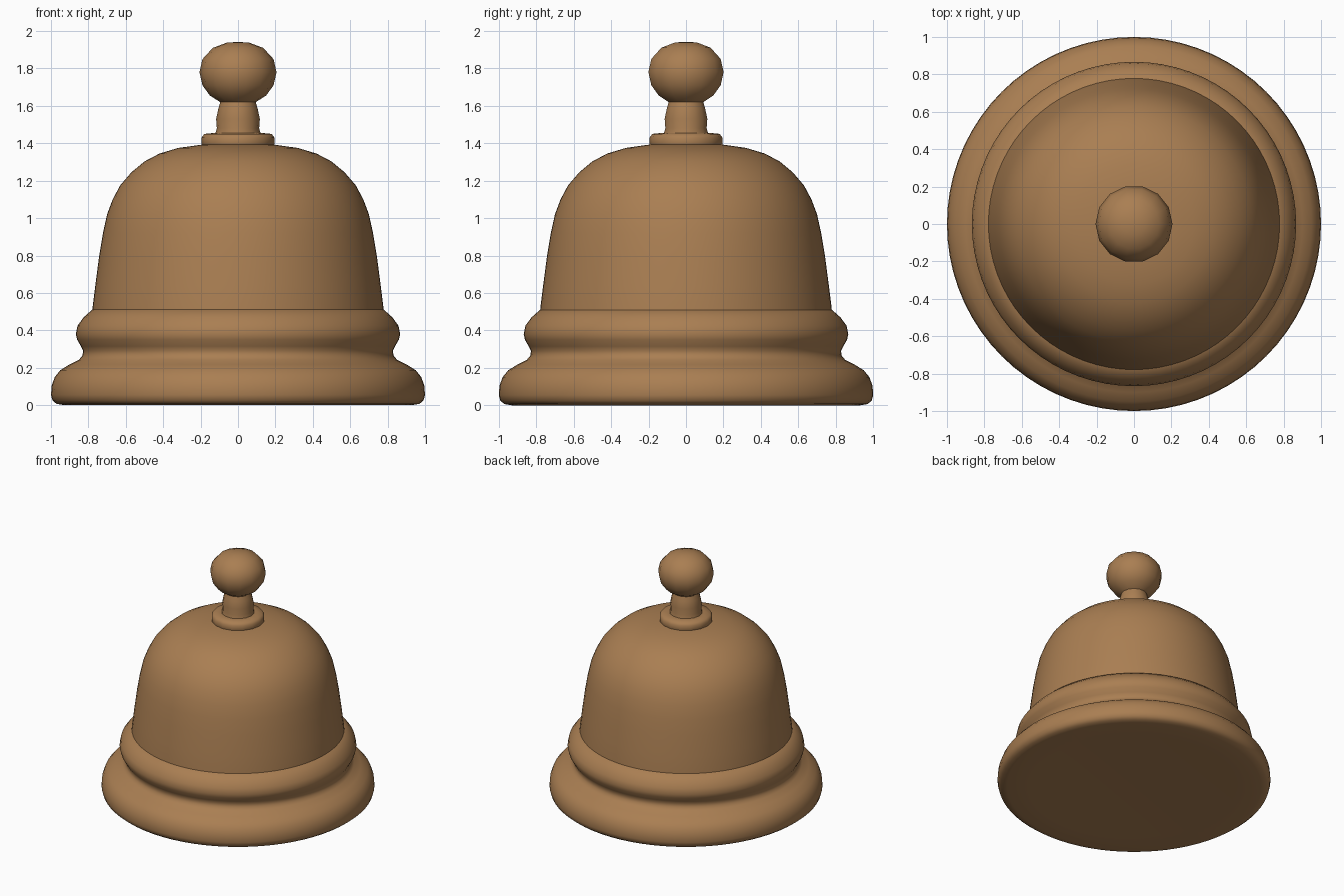
import bpy, bmesh, math

if "Cube" in bpy.data.objects:
    bpy.data.objects.remove(bpy.data.objects["Cube"])

brown = bpy.data.materials.new("warm_brown")
brown.diffuse_color = (0.40, 0.21, 0.085, 1)
brown.use_nodes = True
brown.node_tree.nodes["Principled BSDF"].inputs["Base Color"].default_value = brown.diffuse_color


def lathe(name, profile, sides, angle=40):
    """Revolve (radius, height) points around z; radius 0 closes to a point."""
    bm = bmesh.new()
    rings = []
    for r, z in profile:
        if r == 0:
            rings.append([bm.verts.new((0, 0, z))] * sides)
        else:
            rings.append([bm.verts.new((r * math.cos(2 * math.pi * i / sides),
                                        r * math.sin(2 * math.pi * i / sides), z))
                          for i in range(sides)])
    for a, b in zip(rings, rings[1:]):
        for i in range(sides):
            j = (i + 1) % sides
            quad = list(dict.fromkeys([a[i], a[j], b[j], b[i]]))
            bm.faces.new(quad)
    bmesh.ops.recalc_face_normals(bm, faces=bm.faces)
    mesh = bpy.data.meshes.new(name)
    bm.to_mesh(mesh)
    bm.free()
    mesh.materials.append(brown)
    obj = bpy.data.objects.new(name, mesh)
    bpy.context.collection.objects.link(obj)
    bpy.ops.object.select_all(action='DESELECT')
    obj.select_set(True)
    bpy.context.view_layer.objects.active = obj
    bpy.ops.object.shade_smooth_by_angle(angle=math.radians(angle))
    return obj


# Flared foot, groove and rounded band, with a very shallow hollow underneath
lathe("base_rim", [
    (0, 0.012), (0.55, 0.012), (0.75, 0.003), (0.93, 0), (0.97, 0.007), (0.992, 0.025),
    (1.0, 0.055), (0.996, 0.105), (0.98, 0.15), (0.95, 0.187), (0.90, 0.218),
    (0.85, 0.243), (0.832, 0.265), (0.828, 0.29), (0.84, 0.315), (0.86, 0.35),
    (0.867, 0.38), (0.858, 0.425), (0.825, 0.47), (0.78, 0.51), (0.72, 0.515),
    (0, 0.515)], 72)

# Domed bell body
lathe("bell_dome", [
    (0, 0.49), (0.78, 0.49), (0.778, 0.52), (0.763, 0.64), (0.742, 0.80), (0.722, 0.92), (0.70, 1.02),
    (0.67, 1.10), (0.63, 1.175), (0.57, 1.245), (0.50, 1.303), (0.42, 1.345),
    (0.32, 1.375), (0.20, 1.392), (0, 1.40)], 72)

# Collar under the handle
lathe("handle_collar", [
    (0, 1.37), (0.185, 1.37), (0.195, 1.395), (0.195, 1.43), (0.18, 1.45),
    (0.13, 1.455), (0, 1.455)], 16, 50)

# Neck and round knob
lathe("handle_knob", [
    (0, 1.44), (0.125, 1.44), (0.113, 1.48), (0.117, 1.53), (0.105, 1.585), (0.095, 1.62),
    (0.15, 1.655), (0.19, 1.71), (0.206, 1.78), (0.19, 1.85), (0.135, 1.91),
    (0.06, 1.938), (0, 1.942)], 14, 60)
